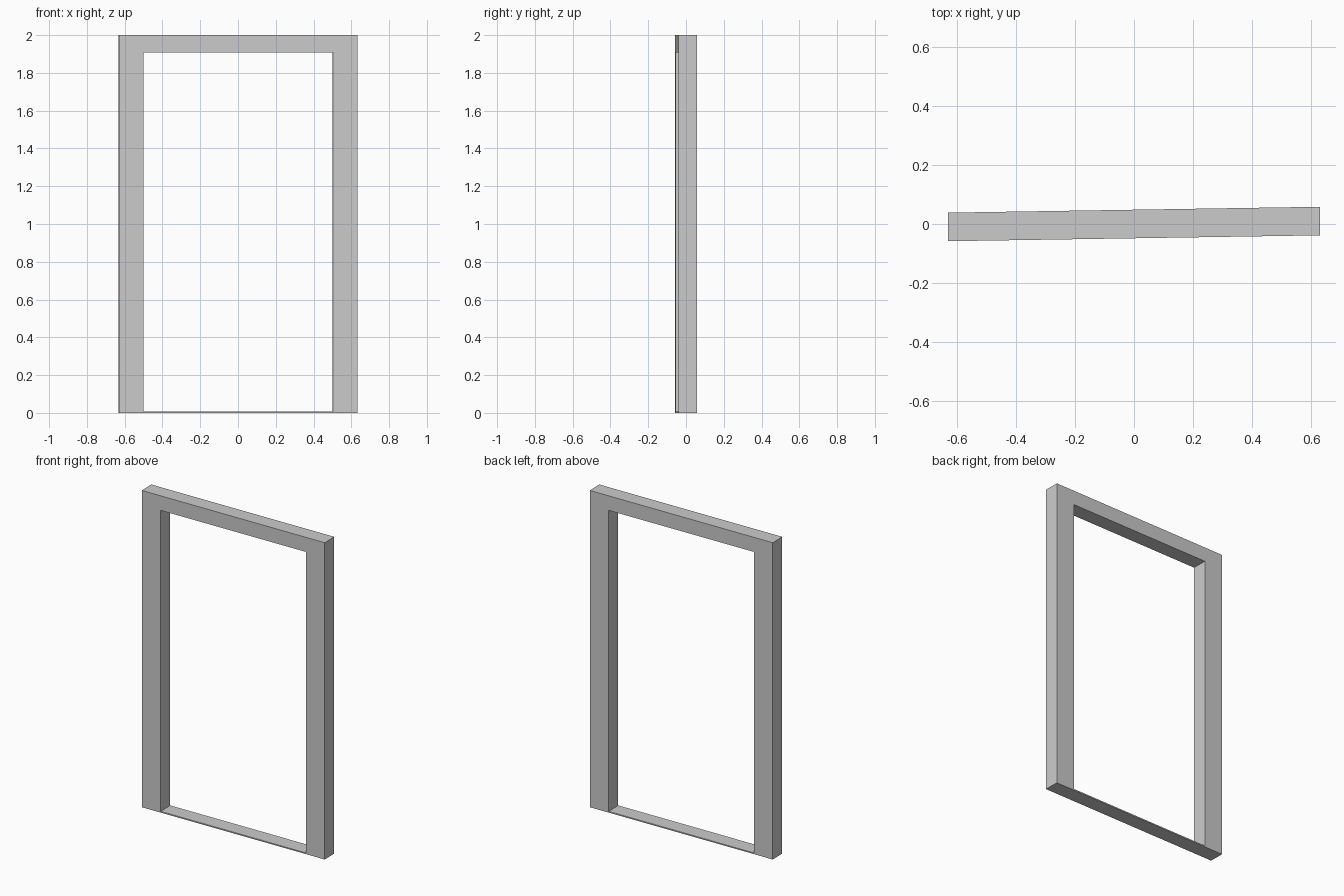
import bpy, bmesh, math
from mathutils import Matrix

if "Cube" in bpy.data.objects:
    bpy.data.objects.remove(bpy.data.objects["Cube"])

HALF_W, HEIGHT, HALF_D = 0.632, 2.0, 0.0485     # outer size
OPEN_X, OPEN_BOTTOM, OPEN_TOP = 0.501, 0.008, 1.908
TURN = math.atan(0.02 / 1.264)                  # slight turn about z


def rectangle(bm, half_x, z0, z1):
    """Four corner vertices on the front plane."""
    corners = [(-half_x, z0), (half_x, z0), (half_x, z1), (-half_x, z1)]
    return [bm.verts.new((x, -HALF_D, z)) for x, z in corners]


# Door frame: mitred ring (sill, jambs, head) extruded to its depth
bm = bmesh.new()
outer = rectangle(bm, HALF_W, 0, HEIGHT)
inner = rectangle(bm, OPEN_X, OPEN_BOTTOM, OPEN_TOP)
ring = []
for i in range(4):
    j = (i + 1) % 4
    ring.append(bm.faces.new((outer[i], outer[j], inner[j], inner[i])))
back = bmesh.ops.extrude_face_region(bm, geom=ring, use_keep_orig=True)
back_verts = [g for g in back["geom"] if isinstance(g, bmesh.types.BMVert)]
bmesh.ops.translate(bm, verts=back_verts, vec=(0, 2 * HALF_D, 0))
bmesh.ops.recalc_face_normals(bm, faces=bm.faces)
bm.transform(Matrix.Rotation(TURN, 4, 'Z'))

mesh = bpy.data.meshes.new("door_frame")
bm.to_mesh(mesh)
bm.free()
bpy.context.collection.objects.link(bpy.data.objects.new("door_frame", mesh))
